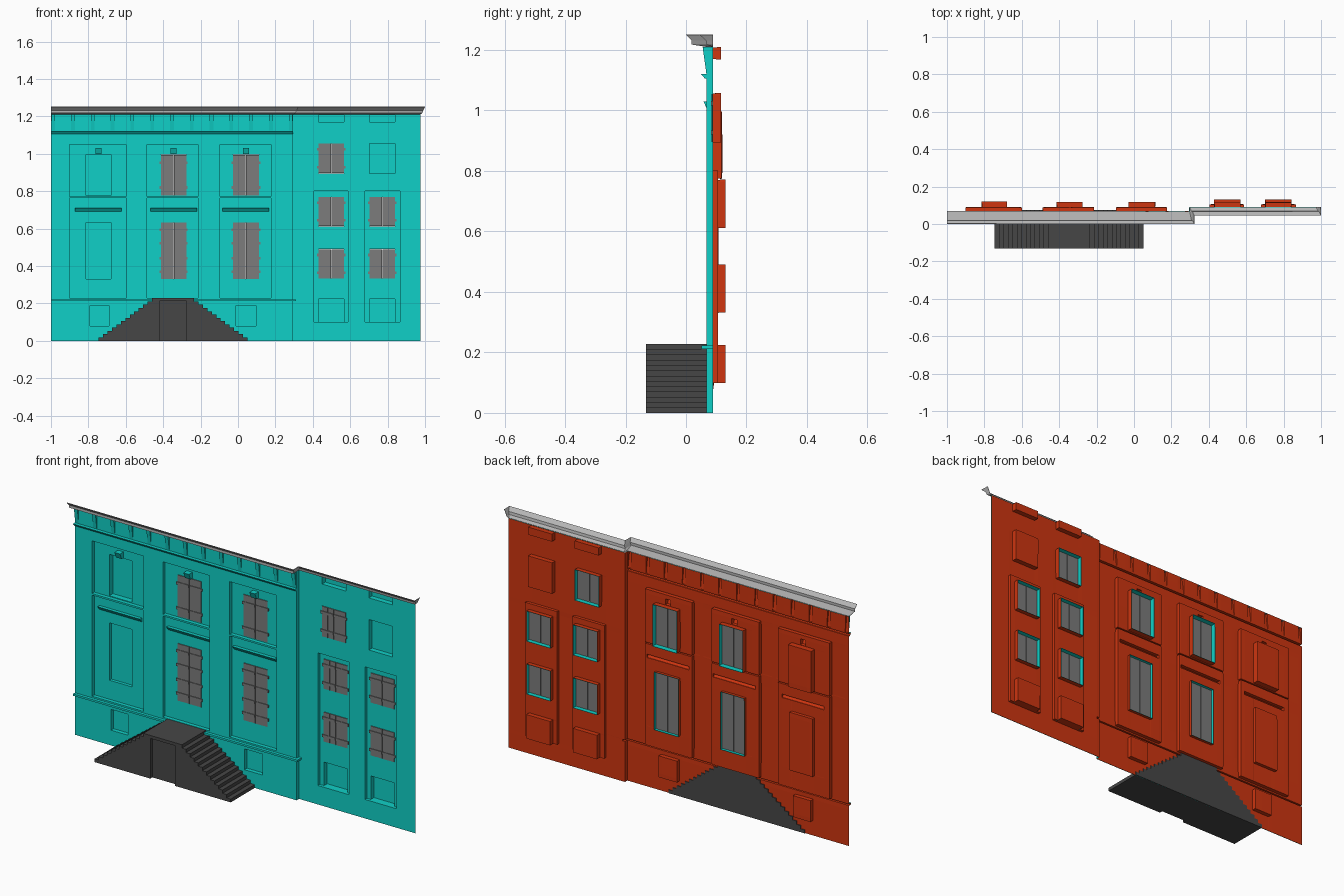
import bpy, bmesh

if "Cube" in bpy.data.objects:
    bpy.data.objects.remove(bpy.data.objects["Cube"])


def material(name, rgb):
    m = bpy.data.materials.new(name)
    m.diffuse_color = (*rgb, 1)
    m.use_nodes = True
    m.node_tree.nodes["Principled BSDF"].inputs["Base Color"].default_value = m.diffuse_color
    return m


CYAN = material("cyan plaster", (0.005, 0.63, 0.57))
RED = material("red wall back", (0.62, 0.036, 0.005))
GREY = material("shutter grey", (0.20, 0.20, 0.20))
DARK = material("stair dark grey", (0.062, 0.062, 0.062))
LIGHT = material("cornice light grey", (0.47, 0.47, 0.47))


def finish(name, bm, *mats):
    bmesh.ops.remove_doubles(bm, verts=bm.verts[:], dist=0.0002)
    me = bpy.data.meshes.new(name)
    bm.to_mesh(me)
    bm.free()
    for m in mats:
        me.materials.append(m)
    ob = bpy.data.objects.new(name, me)
    bpy.context.collection.objects.link(ob)
    return ob


def thicken(ob, mat_offset):
    s = ob.modifiers.new("sheet", 'SOLIDIFY')
    s.thickness = 0.002
    s.offset = -1
    s.material_offset = mat_offset


# Relief rectangles: x0, x1, z0, z1, y at bottom, y at top, open at the back
rects = []
shutters = []


def rect(x0, x1, z0, z1, y, ytop=None, hole=False):
    rects.append((x0, x1, z0, z1, y, y if ytop is None else ytop, hole))


def window(x0, x1, z0, z1, depth, front, shut):
    rect(x0, x1, z0, z1, depth, hole=shut)
    if shut:
        shutters.append((x0, x1, z0, z1, front))


TOP = 1.21
LW, RW = 0.068, 0.088          # front planes of the two wings
rect(-1, 0.295, 0, TOP, LW)
rect(0.295, 0.975, 0, TOP, RW)

# Left wing: tall recessed bays with sills, windows and keystones
for px0, px1, wx0, wx1, shut in [(-0.90, -0.60, -0.813, -0.68, False),
                                 (-0.487, -0.214, -0.412, -0.276, True),
                                 (-0.096, 0.176, -0.028, 0.112, True)]:
    c = (wx0 + wx1) / 2
    rect(px0, px1, 0.23, 0.763, 0.088)
    rect(px0, px1, 0.772, 1.05, 0.088)
    rect(c - 0.124, c + 0.124, 0.69, 0.71, 0.086, 0.070)
    window(wx0, wx1, 0.33, 0.633, 0.105, 0.088, shut)
    window(wx0, wx1, 0.776, 0.995, 0.118, 0.088, shut)
    rect(c - 0.016, c + 0.016, 0.998, 1.03, 0.072, 0.058)
for x0, x1 in [(-0.79, -0.69), (-0.01, 0.095)]:
    rect(x0, x1, 0.08, 0.19, 0.09)

# Left wing: base ledge, upper moulding and tapered brackets
rect(-1, 0.31, 0.212, 0.222, 0.052)
rect(-1, 0.295, 1.106, 1.12, 0.062, 0.05)
for i in range(13):
    x = -0.988 + i * 0.1058
    rect(x - 0.01, x + 0.01, 1.124, TOP, 0.067, 0.055)

# Right wing: two columns of windows
for px0, px1, wx0, wx1, upper in [(0.405, 0.588, 0.43, 0.568, True),
                                  (0.68, 0.865, 0.703, 0.84, False)]:
    rect(px0, px1, 0.10, 0.80, 0.104)
    rect(wx0, wx1, 0.10, 0.224, 0.13)
    window(wx0, wx1, 0.333, 0.49, 0.13, 0.104, True)
    window(wx0, wx1, 0.612, 0.77, 0.13, 0.104, True)
    window(wx0, wx1, 0.895, 1.056, 0.115, RW, upper)
    rect(wx0, wx1, 1.17, TOP - 0.002, 0.115)

# Facade sheet: grid of cells stepped to each rectangle's depth
xs = sorted({round(v, 4) for r in rects for v in r[:2]})
zs = sorted({round(v, 4) for r in rects for v in r[2:4]})


def owner(i, j):
    if not (0 <= i < len(xs) - 1 and 0 <= j < len(zs) - 1):
        return None
    x, z = (xs[i] + xs[i + 1]) / 2, (zs[j] + zs[j + 1]) / 2
    found = None
    for r in rects:
        if r[0] < x < r[1] and r[2] < z < r[3]:
            found = r
    return found


def depth(r, z):
    return r[4] + (r[5] - r[4]) * (z - r[2]) / (r[3] - r[2])


bm = bmesh.new()


def quad(*pts):
    unique = list(dict.fromkeys((round(a, 5), round(b, 5), round(c, 5)) for a, b, c in pts))
    if len(unique) > 2:
        bm.faces.new([bm.verts.new(p) for p in unique])


for i in range(len(xs) - 1):
    for j in range(len(zs) - 1):
        a, right, above = owner(i, j), owner(i + 1, j), owner(i, j + 1)
        x0, x1, z0, z1 = xs[i], xs[i + 1], zs[j], zs[j + 1]
        y0, y1 = depth(a, z0), depth(a, z1)
        if not a[6]:
            quad((x0, y0, z0), (x1, y0, z0), (x1, y1, z1), (x0, y1, z1))
        if right and right is not a:
            r0, r1 = depth(right, z0), depth(right, z1)
            if abs(r0 - y0) + abs(r1 - y1) > 1e-4:
                quad((x1, y0, z0), (x1, r0, z0), (x1, r1, z1), (x1, y1, z1))
        if above and above is not a:
            u = depth(above, z1)
            if abs(u - y1) > 1e-4:
                quad((x0, y1, z1), (x1, y1, z1), (x1, u, z1), (x0, u, z1))
thicken(finish("facade", bm, CYAN, RED), 1)


def box(bm, x0, x1, y0, y1, z0, z1):
    vs = bmesh.ops.create_cube(bm, size=1)["verts"]
    for v in vs:
        v.co = (x1 if v.co.x > 0 else x0, y1 if v.co.y > 0 else y0, z1 if v.co.z > 0 else z0)


# Shutters: two plank leaves with battens whose ends stick out as hinges
for n, (x0, x1, z0, z1, y) in enumerate(shutters):
    bm = bmesh.new()
    c, h = (x0 + x1) / 2, z1 - z0
    q = (x1 - x0) / 4
    for k in range(4):
        gap = 0.0015 if k in (1, 2) else 0.0005
        a, b = x0 + k * q, x0 + (k + 1) * q
        box(bm, a + (gap if k == 2 else 0), b - (gap if k == 1 else 0),
            y - 0.003 + 0.001 * (k % 2), y + 0.004, z0 + 0.001, z1 - 0.001)
    for f in ((0.13, 0.37, 0.63, 0.87) if h > 0.25 else (0.2, 0.8)):
        z = z0 + f * h
        box(bm, x0 - 0.007, c - 0.002, y - 0.006, y - 0.001, z - 0.007, z + 0.007)
        box(bm, c + 0.002, x1 + 0.007, y - 0.006, y - 0.001, z - 0.007, z + 0.007)
    finish(f"shutters_{n}", bm, GREY)


# Double staircase with a shallow doorway recess in its front
STEPS, H = 13, 0.228
left = []
for i in range(STEPS):
    x = -0.745 + i * 0.285 / (STEPS - 1)
    left += [(x, i * H / STEPS), (x, (i + 1) * H / STEPS)]
outline = left + [(-0.695 - x, z) for x, z in reversed(left)]
door = [(-0.275, 0), (-0.275, 0.212), (-0.42, 0.212), (-0.42, 0)]


def prism(bm, pts, y0, y1):
    f = bm.faces.new([bm.verts.new((x, y0, z)) for x, z in pts])
    ext = bmesh.ops.extrude_face_region(bm, geom=[f])["geom"]
    for v in ext:
        if isinstance(v, bmesh.types.BMVert):
            v.co.y = y1
    bmesh.ops.recalc_face_normals(bm, faces=bm.faces[:])


for name, pts, y0, y1 in [("staircase", outline, -0.115, 0.074),
                          ("staircase_front", outline + door, -0.132, -0.115)]:
    bm = bmesh.new()
    prism(bm, pts, y0, y1)
    finish(name, bm, DARK)

# Cornice: moulded sheet mitred around the step between the wings
LP = [(0.068, 1.21), (0.018, 1.218), (0.018, 1.232), (0.0, 1.25)]
RP = [(0.088, 1.21), (0.068, 1.218), (0.065, 1.232), (0.045, 1.25)]
OUT = [0, 0.010, 0.016, 0.025]
stations = [[(-1, y, z) for y, z in LP],
            [(0.298 + o, y, z) for o, (y, z) in zip(OUT, LP)],
            [(0.298 + o, y, z) for o, (y, z) in zip(OUT, RP)],
            [(0.975 + o, y, z) for o, (y, z) in zip(OUT, RP)],
            [(0.975 + o, 0.09, z) for o, (y, z) in zip(OUT, RP)]]
bm = bmesh.new()
for s, t in zip(stations, stations[1:]):
    for k in range(3):
        quad(s[k], t[k], t[k + 1], s[k + 1])
thicken(finish("cornice", bm, LIGHT), 0)
